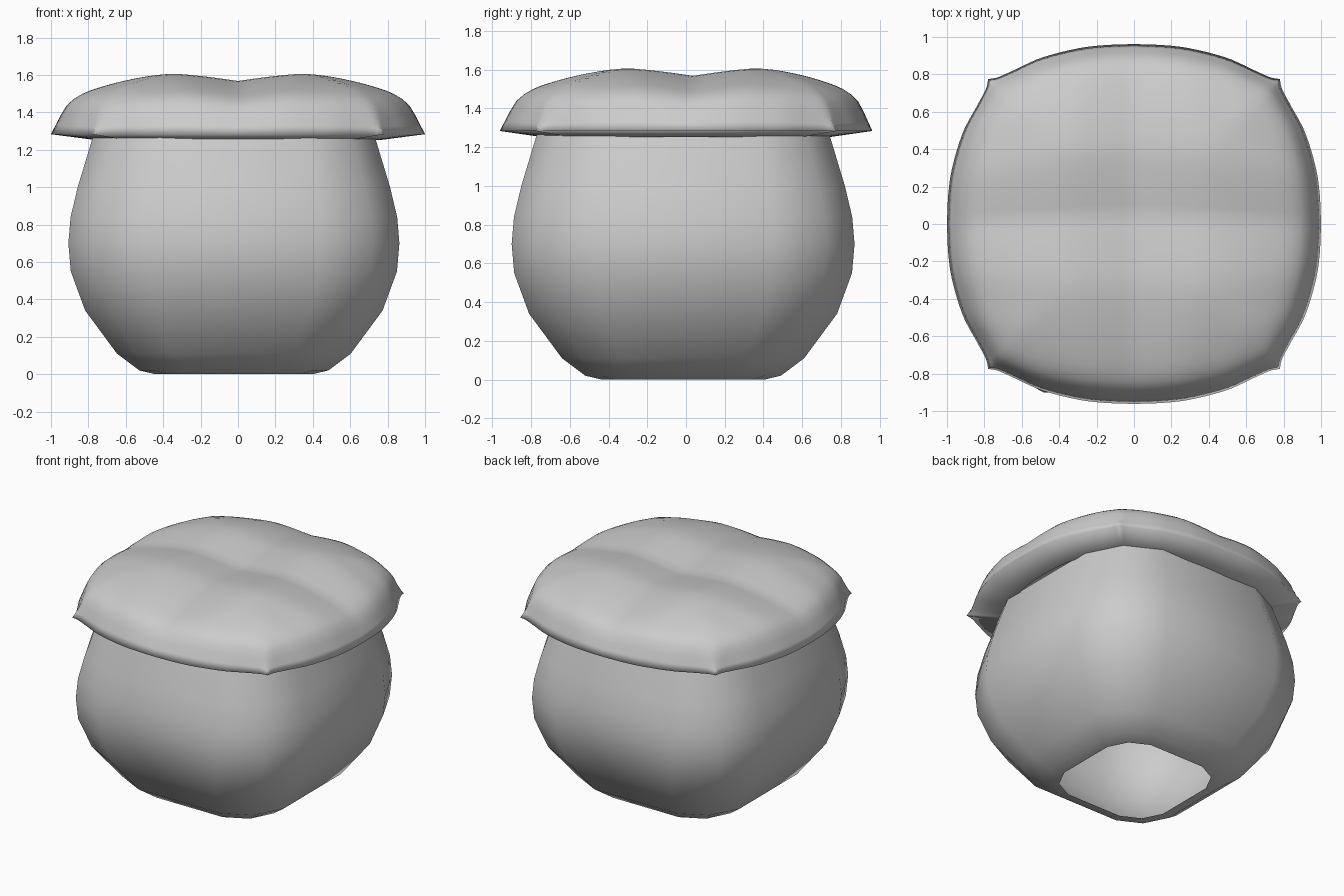
import bpy, bmesh

if "Cube" in bpy.data.objects:
    bpy.data.objects.remove(bpy.data.objects["Cube"])

def interp(t, pts):
    """Smooth (cubic) interpolation through a few profile points."""
    for k in range(len(pts) - 1):
        (a, p), (b, q) = pts[k], pts[k + 1]
        if t <= b + 1e-9:
            s0 = (q - p) / (b - a)
            prev, nxt = pts[max(k - 1, 0)], pts[min(k + 2, len(pts) - 1)]
            m0 = (q - prev[1]) / (b - prev[0]) if k else s0
            m1 = (nxt[1] - p) / (nxt[0] - a) if k + 2 < len(pts) else s0
            w = (t - a) / (b - a)
            h = b - a
            return ((2 * w**3 - 3 * w**2 + 1) * p + (w**3 - 2 * w**2 + w) * h * m0
                    + (3 * w**2 - 2 * w**3) * q + (w**3 - w**2) * h * m1)
    return pts[-1][1]

def finish(bm, name, angle):
    bmesh.ops.recalc_face_normals(bm, faces=bm.faces)
    mesh = bpy.data.meshes.new(name)
    bm.to_mesh(mesh)
    bm.free()
    ob = bpy.data.objects.new(name, mesh)
    bpy.context.collection.objects.link(ob)
    bpy.ops.object.select_all(action='DESELECT')
    ob.select_set(True)
    bpy.context.view_layer.objects.active = ob
    bpy.ops.object.shade_smooth_by_angle(angle=angle)
    return ob

# Pot body: stacked rounded-square rings (three points per corner), open below
profile = [(0.42, 0), (0.505, 0.02), (0.625, 0.11), (0.795, 0.34), (0.872, 0.55),
           (0.885, 0.70), (0.873, 0.84), (0.835, 1.0), (0.755, 1.265)]
bm = bmesh.new()
rings = []
for r, z in profile:
    corner = [(r, r * 0.52), (r * 0.838, r * 0.838), (r * 0.52, r)]
    ring = []
    for k in range(4):
        for x, y in corner:
            ring.append(bm.verts.new((x - 0.022, y - 0.015, z)))
        corner = [(-y, x) for x, y in corner]
    rings.append(ring)
for lo, hi in zip(rings, rings[1:]):
    for i in range(12):
        j = (i + 1) % 12
        bm.faces.new((lo[i], lo[j], hi[j], hi[i]))
finish(bm, "pot_body", 3.1)

# Cushion lid: bulged square grid with a cross-shaped groove
BULGE = [(0, 1), (0.2, 0.97), (0.38, 0.88), (0.64, 0.6), (0.83, 0.24), (0.94, 0.04), (1, 0)]
PUFF = [(0, 0.885), (0.2, 0.965), (0.38, 1), (0.6, 0.90), (0.8, 0.73), (0.88, 0.61),
        (0.93, 0.46), (1, 0)]
N = 40
RIM_Z = 1.283

def spread(i):
    t = 2 * i / N - 1
    return 1.3 * t - 0.3 * t ** 3   # denser rows near the edge

def puff(u, v):
    a, b = interp(abs(u), PUFF), interp(abs(v), PUFF)
    fuller = max(0, min(1, (min(abs(u), abs(v)) - 0.2) / 0.4))  # fuller corners
    return a * b * (1 - 0.5 * fuller) + min(a, b) * 0.5 * fuller

bm = bmesh.new()
grid = []
for i in range(N + 1):
    u = spread(i)
    row = []
    for j in range(N + 1):
        v = spread(j)
        x = u * (0.78 + 0.22 * interp(abs(v), BULGE))
        y = v * (0.775 + 0.187 * interp(abs(u), BULGE)) + 0.04 * (1 - v * v) * (1 - u * u)
        row.append(bm.verts.new((x, y, RIM_Z + 0.322 * puff(u, v))))
    grid.append(row)
for i in range(N):
    for j in range(N):
        bm.faces.new((grid[i][j], grid[i + 1][j], grid[i + 1][j + 1], grid[i][j + 1]))

# Lid underside: lip sloping down and inward to the pot wall
rim = [e for e in bm.edges if e.is_boundary]
ext = bmesh.ops.extrude_edge_only(bm, edges=rim)
for vert in (g for g in ext["geom"] if isinstance(g, bmesh.types.BMVert)):
    vert.co.x *= 0.77
    vert.co.y *= 0.78
    vert.co.z = 1.253
finish(bm, "cushion_lid", 3.1)
